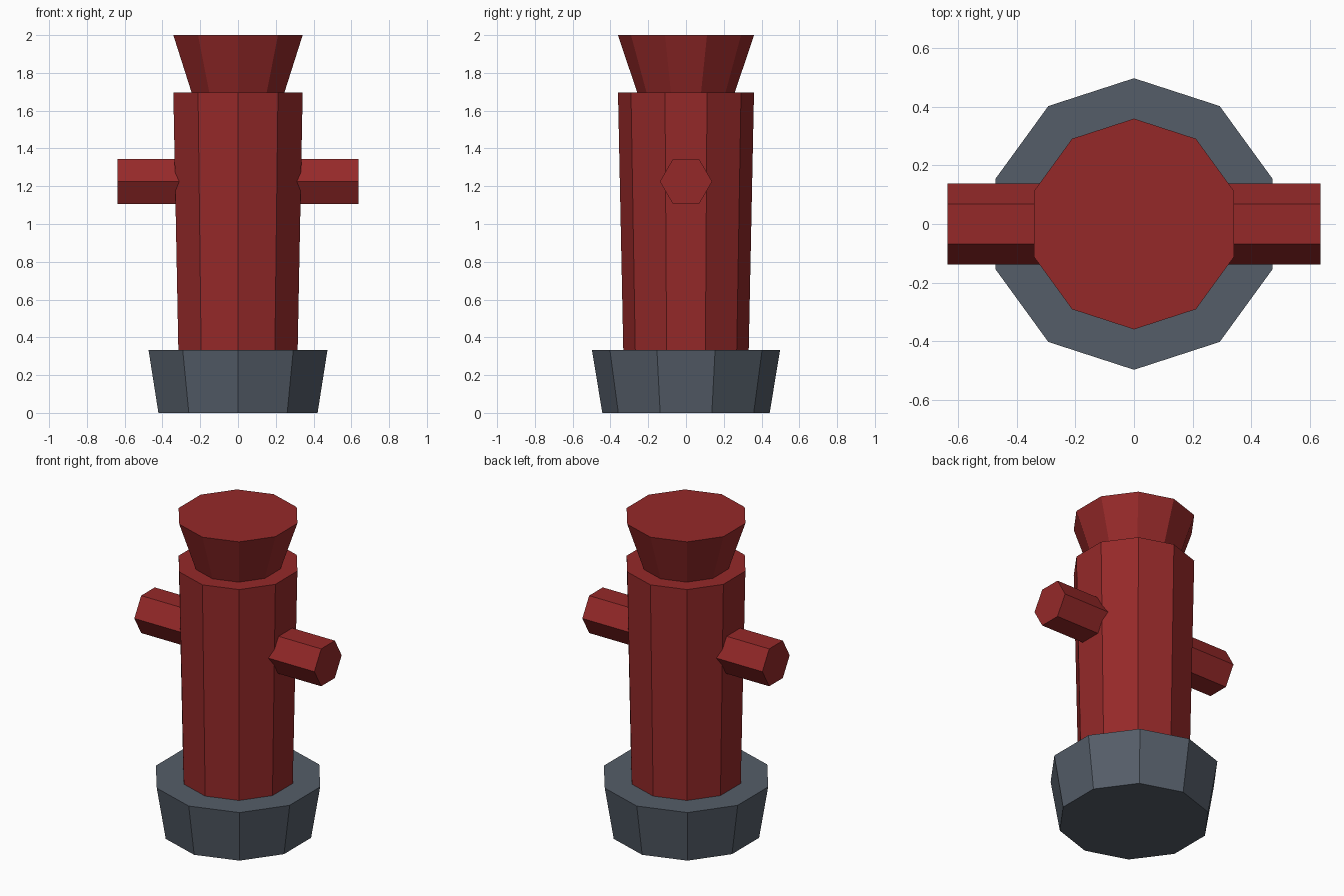
import bpy, bmesh
from math import radians
from mathutils import Matrix

if "Cube" in bpy.data.objects:
    bpy.data.objects.remove(bpy.data.objects["Cube"])


def material(name, color):
    mat = bpy.data.materials.new(name)
    mat.diffuse_color = (*color, 1)
    mat.use_nodes = True
    mat.node_tree.nodes["Principled BSDF"].inputs["Base Color"].default_value = mat.diffuse_color
    return mat


def frustum(name, sides, r_low, r_high, low, high, mat, rotation=Matrix()):
    """Flat-shaded capped prism along z, with its first vertex on +y."""
    bm = bmesh.new()
    bmesh.ops.create_cone(bm, cap_ends=True, segments=sides, radius1=r_low,
                          radius2=r_high, depth=high - low,
                          matrix=Matrix.Translation((0, 0, (low + high) / 2)))
    bm.transform(rotation)
    mesh = bpy.data.meshes.new(name)
    bm.to_mesh(mesh)
    bm.free()
    mesh.materials.append(mat)
    obj = bpy.data.objects.new(name, mesh)
    bpy.context.collection.objects.link(obj)
    return obj


red = material("red_paint", (0.30, 0.022, 0.022))
slate = material("slate_metal", (0.09, 0.11, 0.14))

# Flared foot, barrel and cap
frustum("base", 10, 0.443, 0.498, 0.0, 0.333, slate)
frustum("barrel", 10, 0.332, 0.36, 0.333, 1.695, red)
frustum("cap", 10, 0.258, 0.36, 1.695, 2.0, red)

# Hexagonal hose outlets: one bar running through the barrel
outlets = frustum("side_outlets", 6, 0.138, 0.138, -0.637, 0.637, red,
                  Matrix.Rotation(radians(90), 4, 'Y'))
outlets.location.z = 1.225
